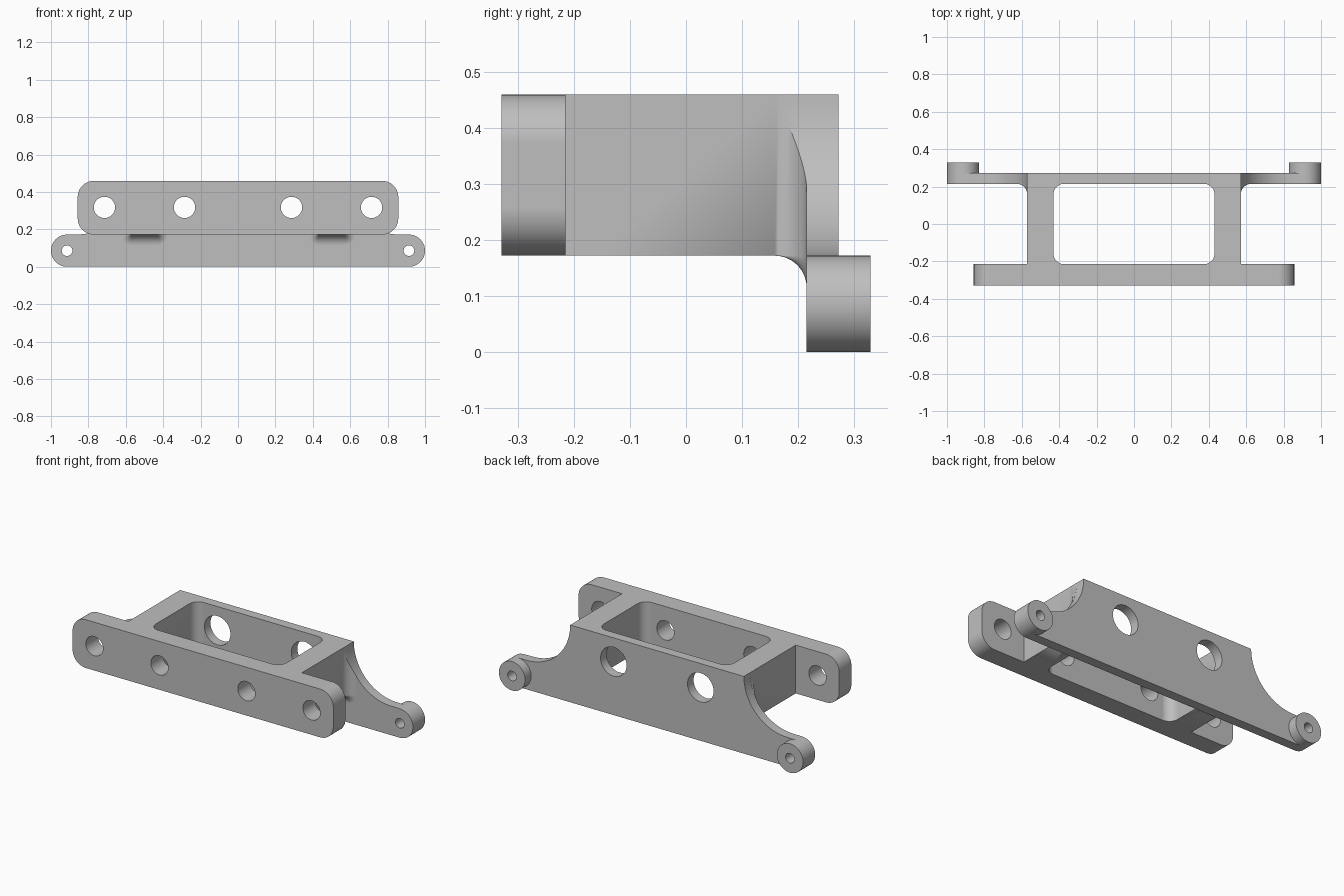
import bpy, bmesh
from math import sin, cos, pi, radians

if "Cube" in bpy.data.objects:
    bpy.data.objects.remove(bpy.data.objects["Cube"], do_unlink=True)

# Main dimensions
TOP, MID = 0.459, 0.172            # top of the body, underside of the front plate
FRONT, FRONT_IN = -0.329, -0.215   # front plate depth
BACK_IN, BACK, BOSS = 0.215, 0.272, 0.329
WALL_IN, WALL_OUT = 0.43, 0.571
FILLET = 0.057
LUG_X, LUG_R = 0.914, 0.086
HOLE_Z = 0.317
STEPS = 14

grey = bpy.data.materials.new("plain grey")
grey.use_nodes = True
grey.diffuse_color = (0.52, 0.52, 0.52, 1)
grey.node_tree.nodes["Principled BSDF"].inputs["Base Color"].default_value = (0.52, 0.52, 0.52, 1)


def arc(cx, cz, r, a0, a1, steps=STEPS):
    """Points of an arc in the x-z plane, angles in degrees."""
    angles = [radians(a0 + (a1 - a0) * i / steps) for i in range(steps + 1)]
    return [(cx + r * cos(a), cz + r * sin(a)) for a in angles]


def loft(name, rings):
    """Solid through rings of equal length, each given as (y, x-z points)."""
    bm = bmesh.new()
    loops = [[bm.verts.new((x, y, z)) for x, z in pts] for y, pts in rings]
    n = len(loops[0])
    for a, b in zip(loops, loops[1:]):
        for i in range(n):
            j = (i + 1) % n
            bm.faces.new((a[i], a[j], b[j], b[i]))
    bm.faces.new(loops[0])
    bm.faces.new(loops[-1])
    bmesh.ops.remove_doubles(bm, verts=bm.verts, dist=1e-5)
    bmesh.ops.recalc_face_normals(bm, faces=bm.faces)
    mesh = bpy.data.meshes.new(name)
    bm.to_mesh(mesh)
    bm.free()
    obj = bpy.data.objects.new(name, mesh)
    bpy.context.collection.objects.link(obj)
    mesh.materials.append(grey)
    return obj


def slab(name, pts, y0, y1):
    return loft(name, [(y0, pts), (y1, pts)])


def rod(name, x, z, r, y0, y1, steps=4 * STEPS):
    return slab(name, arc(x, z, r, 0, 360, steps)[:-1], y0, y1)


def combine(target, tool, operation):
    """Apply a boolean and remove the tool object."""
    bpy.context.view_layer.objects.active = target
    mod = target.modifiers.new("combine", "BOOLEAN")
    mod.operation, mod.solver, mod.object = operation, "EXACT", tool
    bpy.ops.object.modifier_apply(modifier=mod.name)
    bpy.data.objects.remove(tool, do_unlink=True)


# Front plate with rounded corners and four bolt holes
cx, r = 0.857 - LUG_R, LUG_R
outline = (arc(cx, TOP - r, r, 0, 90) + arc(-cx, TOP - r, r, 90, 180)
           + arc(-cx, MID + r, r, 180, 270) + arc(cx, MID + r, r, 270, 360))
bracket = slab("bracket", outline, FRONT, FRONT_IN)
for x in (-0.714, -0.286, 0.286, 0.714):
    combine(bracket, rod("bolt_hole", x, HOLE_Z, FILLET, FRONT - 0.1, FRONT_IN + 0.1), "DIFFERENCE")

# Back plate with concave shoulders running into round lugs
half = (arc(0.857, TOP, 0.286, 180, 270, 2 * STEPS)
        + arc(LUG_X, LUG_R, LUG_R, 90, -90, 2 * STEPS))
back = slab("back_plate", half + [(-x, z) for x, z in reversed(half)], BACK_IN, BACK)
for s in (-1, 1):
    combine(back, rod("lug_boss", s * LUG_X, LUG_R, LUG_R, BACK, BOSS), "UNION")
    combine(back, rod("lug_hole", s * LUG_X, LUG_R, FILLET / 2, BACK_IN - 0.1, BOSS + 0.1), "DIFFERENCE")
    combine(back, rod("access_hole", s * 0.286, HOLE_Z, 0.0857, BACK_IN - 0.1, BACK + 0.1), "DIFFERENCE")


def wall_ring(side, inner, outer, under):
    """Wall section grown by the given fillet amounts."""
    a, b = WALL_IN, WALL_OUT
    pts = [(a - inner, TOP)]
    pts += [(a - inner * cos(t), MID - under * sin(t))
            for t in [pi / 2 * i / STEPS for i in range(STEPS + 1)]]
    pts += [(b + outer * sin(t), MID - under * cos(t))
            for t in [pi / 2 * i / STEPS for i in range(STEPS + 1)]]
    pts += [(b + outer, TOP)]
    return [(side * x, z) for x, z in pts]


# Side walls, flaring into both plates
for s in (-1, 1):
    rings = []
    sweep = [pi / 2 * i / STEPS for i in range(STEPS + 1)]
    for t in sweep:
        rings.append((FRONT_IN + FILLET * (1 - cos(t)),
                      wall_ring(s, FILLET * (1 - sin(t)), 0, 0)))
    for t in sweep:
        f = FILLET * (1 - cos(t))
        rings.append((BACK_IN - FILLET + FILLET * sin(t), wall_ring(s, f, f, f)))
    wall = loft("side_wall", rings)
    combine(wall, rod("shoulder_cut", s * 0.857, TOP, 0.2855, 0.1, 0.3, 8 * STEPS), "DIFFERENCE")
    combine(bracket, wall, "UNION")

combine(bracket, back, "UNION")

# Smooth curved surfaces, keep flat faces and edges crisp
bpy.ops.object.select_all(action="DESELECT")
bracket.select_set(True)
bpy.context.view_layer.objects.active = bracket
bpy.ops.object.shade_smooth_by_angle(angle=radians(30))
weighted = bracket.modifiers.new("even_normals", "WEIGHTED_NORMAL")
weighted.keep_sharp = True
